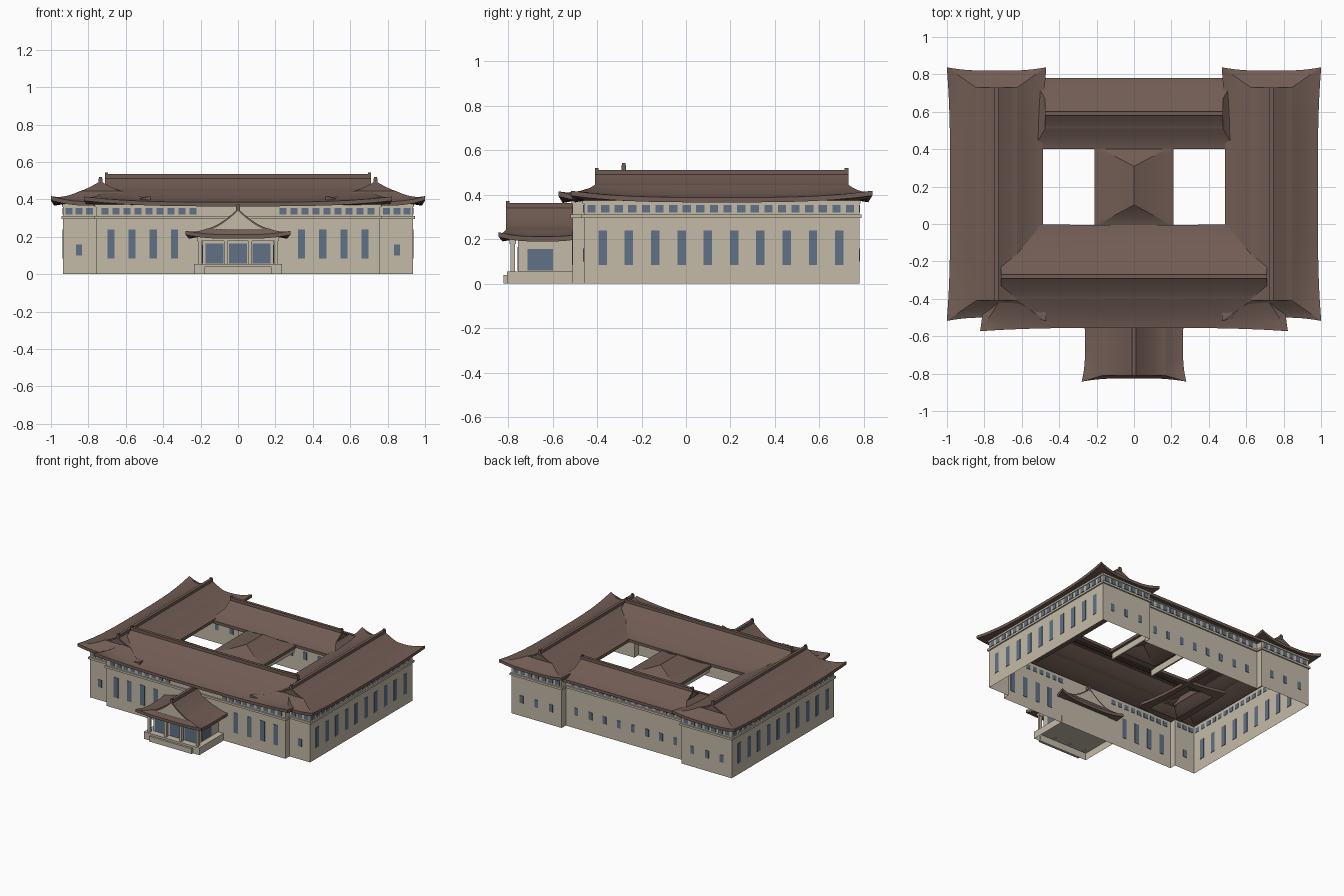
import bpy, bmesh, math

cube = bpy.data.objects.get("Cube")
if cube:
    bpy.data.objects.remove(cube, do_unlink=True)


def material(name, rgb):
    m = bpy.data.materials.new(name)
    m.use_nodes = True
    m.diffuse_color = (*rgb, 1)
    m.node_tree.nodes["Principled BSDF"].inputs["Base Color"].default_value = (*rgb, 1)
    return m


STONE = material("beige stone", (0.55, 0.49, 0.39))
ROOF = material("brown tile", (0.165, 0.108, 0.087))
GLASS = material("blue glass", (0.115, 0.165, 0.24))


def finish(name, bm, mats, smooth=False):
    bmesh.ops.recalc_face_normals(bm, faces=bm.faces)
    mesh = bpy.data.meshes.new(name)
    bm.to_mesh(mesh)
    bm.free()
    obj = bpy.data.objects.new(name, mesh)
    bpy.context.collection.objects.link(obj)
    for m in mats:
        mesh.materials.append(m)
    if smooth:
        bpy.ops.object.select_all(action="DESELECT")
        obj.select_set(True)
        bpy.context.view_layer.objects.active = obj
        bpy.ops.object.shade_smooth_by_angle(angle=math.radians(25))
    return obj


def add_box(bm, x0, x1, y0, y1, z0, z1):
    verts = bmesh.ops.create_cube(bm, size=1)["verts"]
    for v in verts:
        v.co.x = x1 if v.co.x > 0 else x0
        v.co.y = y1 if v.co.y > 0 else y0
        v.co.z = z1 if v.co.z > 0 else z0
    return verts


def boxes(name, mat, *dims):
    bm = bmesh.new()
    for d in dims:
        add_box(bm, *d)
    return finish(name, bm, [mat])


# Hip-and-gable roof: concave upper slopes, curved skirt with lifted corners, eave rim
def roof(name, cx, cy, along_y, eave, gable, heights, lift=0.03, flare=0.018,
         power=1.25, gable_mat=ROOF, cap=True):
    (L, W), (G, g), (z_eave, z_gable, z_ridge) = eave, gable, heights
    bm = bmesh.new()

    def put(a, b, z):
        return bm.verts.new((cx + b, cy + a, z) if along_y else (cx + a, cy + b, z))

    def bridge(r0, r1, closed=True):
        n = len(r0)
        for i in range(n if closed else n - 1):
            j = (i + 1) % n
            bm.faces.new((r0[i], r0[j], r1[j], r1[i]))

    n = 16
    steps = [-1 + 2 * i / n for i in range(n)]
    square = ([(t, -1) for t in steps] + [(1, t) for t in steps]
              + [(-t, 1) for t in steps] + [(-1, -t) for t in steps])

    def ring(s, drop=0.0):
        pts = []
        for u, v in square:
            f = min(abs(u), abs(v)) ** 3.5
            a = u * (G + (L - G) * s + flare * s * f)
            b = v * (g + (W - g) * s + flare * s * f)
            z = z_eave + (z_gable - z_eave) * (1 - s) ** 1.4 + lift * s * s * f
            pts.append(put(a, b, z - drop))
        return pts

    rings = [ring(k / 5) for k in range(6)] + [ring(1, 0.022)]
    rings.append([put(u * (L - 0.045), v * (W - 0.045), z_eave - 0.014) for u, v in square])
    for r0, r1 in zip(rings, rings[1:]):
        bridge(r0, r1)

    def profile(a, drop=0.0):
        pts = []
        for i in range(-8, 9):
            p = abs(i) / 8
            pts.append(put(a, math.copysign(g * p, i),
                           z_gable + (z_ridge - z_gable) * (1 - p) ** power - drop))
        return pts

    bridge(profile(-G), profile(G), False)
    for end in (-1, 1):
        # Barge board and recessed gable wall
        bridge(profile(end * G), profile(end * G, 0.012), False)
        top = profile(end * (G - 0.008))
        base = [put(end * (G - 0.008), g * i / 8, z_gable - 0.012) for i in range(-8, 9)]
        first = len(bm.faces)
        bridge(top, base, False)
        bm.faces.ensure_lookup_table()
        for f in bm.faces[first:]:
            f.material_index = 1
    finish(name, bm, [ROOF, gable_mat], True)

    if cap:
        bars = [(G, 0.011, -0.012, 0.014)]
        parts = []
        for h, w, lo, hi in bars:
            lo, hi = z_ridge + lo, z_ridge + hi
            parts.append((cx - w, cx + w, cy - h, cy + h, lo, hi) if along_y
                         else (cx - h, cx + h, cy - w, cy + w, lo, hi))
        for e in (-1, 1):
            x, y = (cx, cy + e * (G - 0.008)) if along_y else (cx + e * (G - 0.008), cy)
            parts.append((x - 0.008, x + 0.008, y - 0.008, y + 0.008, z_ridge, z_ridge + 0.022))
        boxes(name + "_ridge", ROOF, *parts)


for side, label in ((1, "left"), (-1, "right")):
    roof(label + "_wing_roof", side * 0.735, 0.16, True, (0.66, 0.248), (0.57, 0.11),
         (0.388, 0.445, 0.498))
roof("front_roof", 0, -0.28, False, (0.805, 0.275), (0.71, 0.12), (0.385, 0.445, 0.521))
roof("back_roof", 0, 0.59, False, (0.54, 0.19), (0.475, 0.08), (0.38, 0.43, 0.48), lift=0, flare=0)
roof("middle_roof", 0, 0.205, True, (0.215, 0.21), (0.105, 0.004), (0.375, 0.44, 0.442),
     lift=0, flare=0, cap=False)
roof("porch_roof", 0, -0.645, True, (0.18, 0.262), (0.165, 0.17), (0.212, 0.243, 0.35),
     lift=0.02, power=1.5, gable_mat=STONE)

# Outer wall shell and its string courses follow one outline
half = [(0.76, -0.51), (0.76, -0.46), (0.935, -0.46), (0.935, 0.78), (0.51, 0.78), (0.51, 0.73)]
outline = half + [(-x, y) for x, y in reversed(half)]


def shell(name, z0, z1, thickness=0.0):
    bm = bmesh.new()
    lo = [bm.verts.new((x, y, z0)) for x, y in outline]
    hi = [bm.verts.new((x, y, z1)) for x, y in outline]
    for i in range(len(lo)):
        j = (i + 1) % len(lo)
        bm.faces.new((lo[i], lo[j], hi[j], hi[i]))
    obj = finish(name, bm, [STONE])
    if thickness:
        mod = obj.modifiers.new("thickness", "SOLIDIFY")
        mod.thickness, mod.offset = thickness, 1
        mod.use_even_offset = True


shell("outer_walls", 0, 0.378)
shell("cornice", 0.295, 0.311, 0.01)
shell("eave_band", 0.36, 0.374, 0.006)
boxes("courtyard_beams", STONE,
      *[(s * 0.18 - 0.006, s * 0.18 + 0.006, -0.02, 0.42, 0.31, 0.37) for s in (-1, 1)])

# Window plates
TALL, SMALL, HIGH = (0.038, 0.085, 0.24), (0.03, 0.1, 0.158), (0.037, 0.32, 0.355)
panes = bmesh.new()


def pane(x, y, kind, on_side=False):
    w, z0, z1 = kind
    dx, dy = (0.003, w / 2) if on_side else (w / 2, 0.003)
    add_box(panes, x - dx, x + dx, y - dy, y + dy, z0, z1)


for s in (-1, 1):
    for i in range(4):
        pane(s * (0.34 + 0.113 * i), -0.51, TALL)
        pane(s * (0.06 + 0.12 * i), 0.73, SMALL)
    for i in range(9):
        pane(s * (0.24 + 0.059 * i), -0.51, HIGH)
    for i in range(8):
        pane(s * (0.03 + 0.06 * i), 0.73, HIGH)
    for i in range(3):
        pane(s * (0.795 + 0.054 * i), -0.46, HIGH)
        pane(s * (0.6 + 0.125 * i), 0.78, SMALL)
    pane(s * 0.85, -0.46, SMALL)
    for i in range(7):
        pane(s * (0.545 + 0.059 * i), 0.78, HIGH)
    for i in range(10):
        pane(s * 0.935, -0.375 + 0.1183 * i, TALL, True)
    for i in range(20):
        pane(s * 0.935, -0.425 + 0.0612 * i, HIGH, True)
    # Porch glazing
    pane(s * 0.125, -0.755, (0.095, 0.058, 0.165))
    pane(s * 0.19, -0.655, (0.115, 0.06, 0.155), True)
pane(0, -0.755, (0.095, 0.058, 0.165))
finish("windows", panes, [GLASS])

# Entrance porch
boxes("porch_body", STONE, (-0.19, 0.19, -0.755, -0.505, 0.05, 0.21))
base = boxes("porch_base", STONE, (-0.235, 0.235, -0.805, -0.505, 0, 0.055))
bm = bmesh.new()
bm.from_mesh(base.data)
bmesh.ops.delete(bm, geom=[f for f in bm.faces if f.normal.z < -0.5], context="FACES_ONLY")
bm.to_mesh(base.data)
bm.free()
boxes("porch_step", STONE, (-0.18, 0.18, -0.82, -0.8, 0, 0.04))
boxes("porch_columns", STONE,
      *[(x - 0.01, x + 0.01, -0.79, -0.77, 0.05, 0.2) for x in (-0.205, -0.065, 0.065, 0.205)])
boxes("porch_beam", STONE, (-0.22, 0.22, -0.795, -0.765, 0.178, 0.202))
